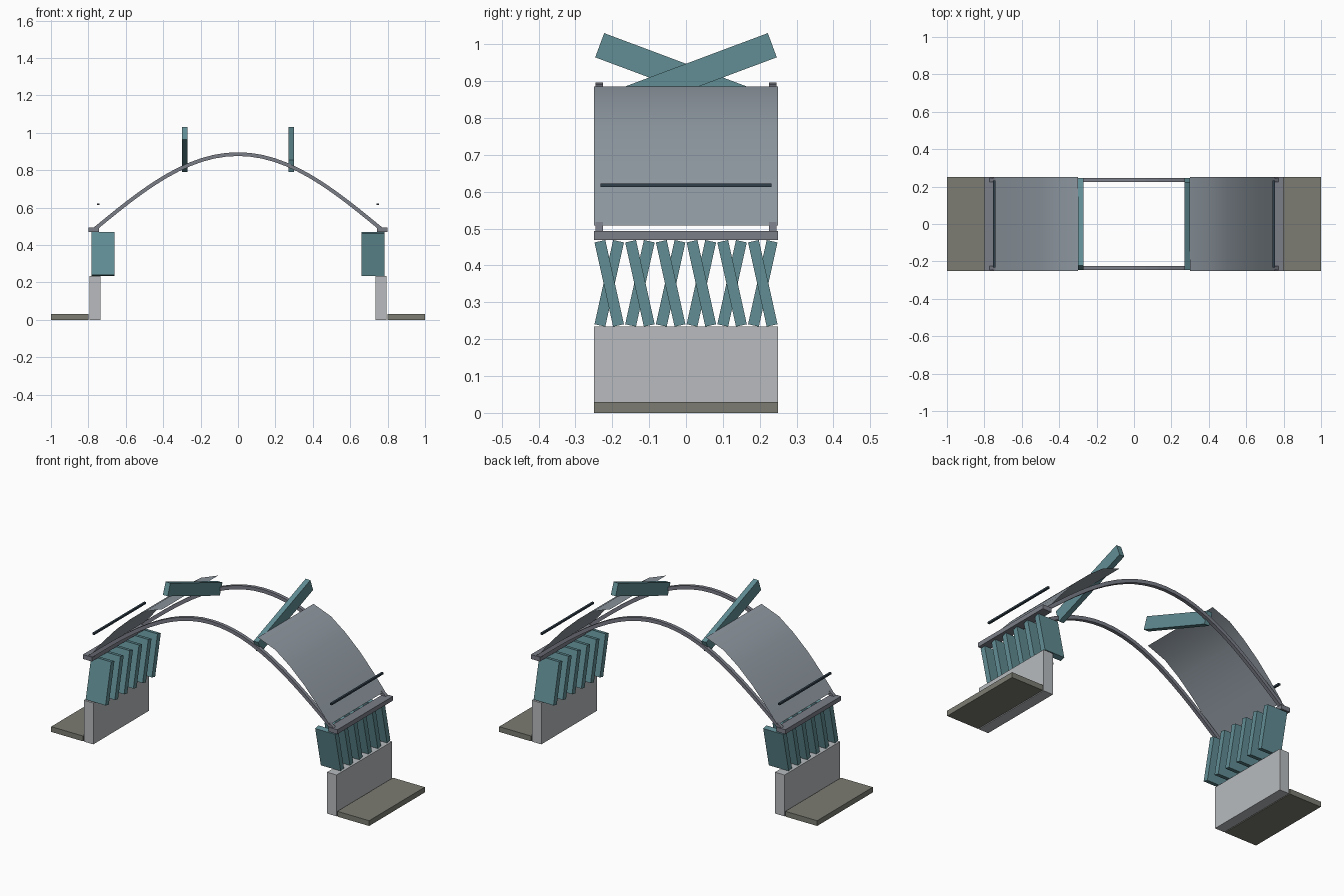
import bpy, bmesh, math
from mathutils import Matrix, Vector

if "Cube" in bpy.data.objects:
    bpy.data.objects.remove(bpy.data.objects["Cube"])


def mat(name, r, g, b):
    m = bpy.data.materials.new(name)
    m.diffuse_color = (r, g, b, 1)
    m.use_nodes = True
    m.node_tree.nodes["Principled BSDF"].inputs["Base Color"].default_value = m.diffuse_color
    return m


TEAL = mat("teal", 0.12, 0.27, 0.30)
STEEL = mat("steel", 0.20, 0.21, 0.25)
SLATE = mat("slate", 0.27, 0.31, 0.35)
STONE = mat("stone", 0.20, 0.20, 0.17)
CONCRETE = mat("concrete", 0.48, 0.50, 0.52)
DARK = mat("dark", 0.03, 0.05, 0.07)


def finish(name, bm, material):
    bmesh.ops.recalc_face_normals(bm, faces=bm.faces)
    me = bpy.data.meshes.new(name)
    bm.to_mesh(me)
    bm.free()
    ob = bpy.data.objects.new(name, me)
    bpy.context.collection.objects.link(ob)
    me.materials.append(material)
    return ob


def box(name, centre, size, material, tilt=0.0, turn=0.0):
    """Box tilted about x, then the whole placement turned about the model's z axis."""
    bm = bmesh.new()
    m = (Matrix.Rotation(turn, 4, 'Z') @ Matrix.Translation(centre)
         @ Matrix.Rotation(tilt, 4, 'X') @ Matrix.Diagonal((*size, 1)))
    bmesh.ops.create_cube(bm, size=1, matrix=m)
    return finish(name, bm, material)


def strip(name, pts, width, material, turn=0.0):
    """Thin curved sheet following (x, z) points across y."""
    bm = bmesh.new()
    rows = [[bm.verts.new((x, y, z)) for y in (-width / 2, width / 2)] for x, z in pts]
    for a, b in zip(rows, rows[1:]):
        f = bm.faces.new((a[0], b[0], b[1], a[1]))
        f.smooth = True
    bmesh.ops.rotate(bm, verts=bm.verts, matrix=Matrix.Rotation(turn, 3, 'Z'))
    return finish(name, bm, material)


def arch_z(x):
    return 0.482 + 0.404 * math.cos(math.pi * x / 1.54)


# The two ends are the same, turned half a circle
for side, turn in (("right", 0.0), ("left", math.pi)):
    # Ground slab, wall and beam
    box(f"{side}_ground_slab", (0.90, 0, 0.015), (0.20, 0.50, 0.03), STONE, 0, turn)
    box(f"{side}_wall", (0.765, 0, 0.1175), (0.06, 0.50, 0.235), CONCRETE, 0, turn)
    box(f"{side}_beam", (0.772, 0, 0.481), (0.056, 0.50, 0.025), STEEL, 0, turn)

    # Slanted louvres between wall and beam
    for i in range(6):
        y = (i - 2.5) / 12
        box(f"{side}_louvre_{i + 1}", (0.722, y, 0.3515), (0.125, 0.03, 0.234),
            TEAL, math.radians(12.5), turn)

    # Curved roof sheet, rail above it and tilted fin
    strip(f"{side}_roof_sheet", [(0.30, 0.885), (0.41, 0.843), (0.50, 0.776),
                                 (0.59, 0.693), (0.67, 0.605), (0.75, 0.508)],
          0.50, SLATE, turn)
    box(f"{side}_rail", (0.747, 0, 0.618), (0.012, 0.465, 0.01), DARK, 0, turn)
    box(f"{side}_fin", (0.285, 0, 0.91), (0.03, 0.50, 0.07), TEAL,
        math.radians(20.5), turn)

# Two arched ribs spanning the gap
N, T = 24, 0.01
for label, y in (("front", -0.235), ("back", 0.235)):
    bm = bmesh.new()
    rings = []
    for i in range(N + 1):
        x = -0.77 + 1.54 * i / N
        slope = (arch_z(x + 1e-3) - arch_z(x - 1e-3)) / 2e-3
        n = Vector((-slope, 0, 1)).normalized() * T
        p = Vector((x, y, arch_z(x)))
        w = Vector((0, T, 0))
        rings.append([bm.verts.new(p + q) for q in (n + w, n - w, -n - w, -n + w)])
    for a, b in zip(rings, rings[1:]):
        for k in range(4):
            bm.faces.new((a[k], a[(k + 1) % 4], b[(k + 1) % 4], b[k]))
    bm.faces.new(rings[0])
    bm.faces.new(rings[-1])
    finish(f"{label}_arch_rib", bm, STEEL)
